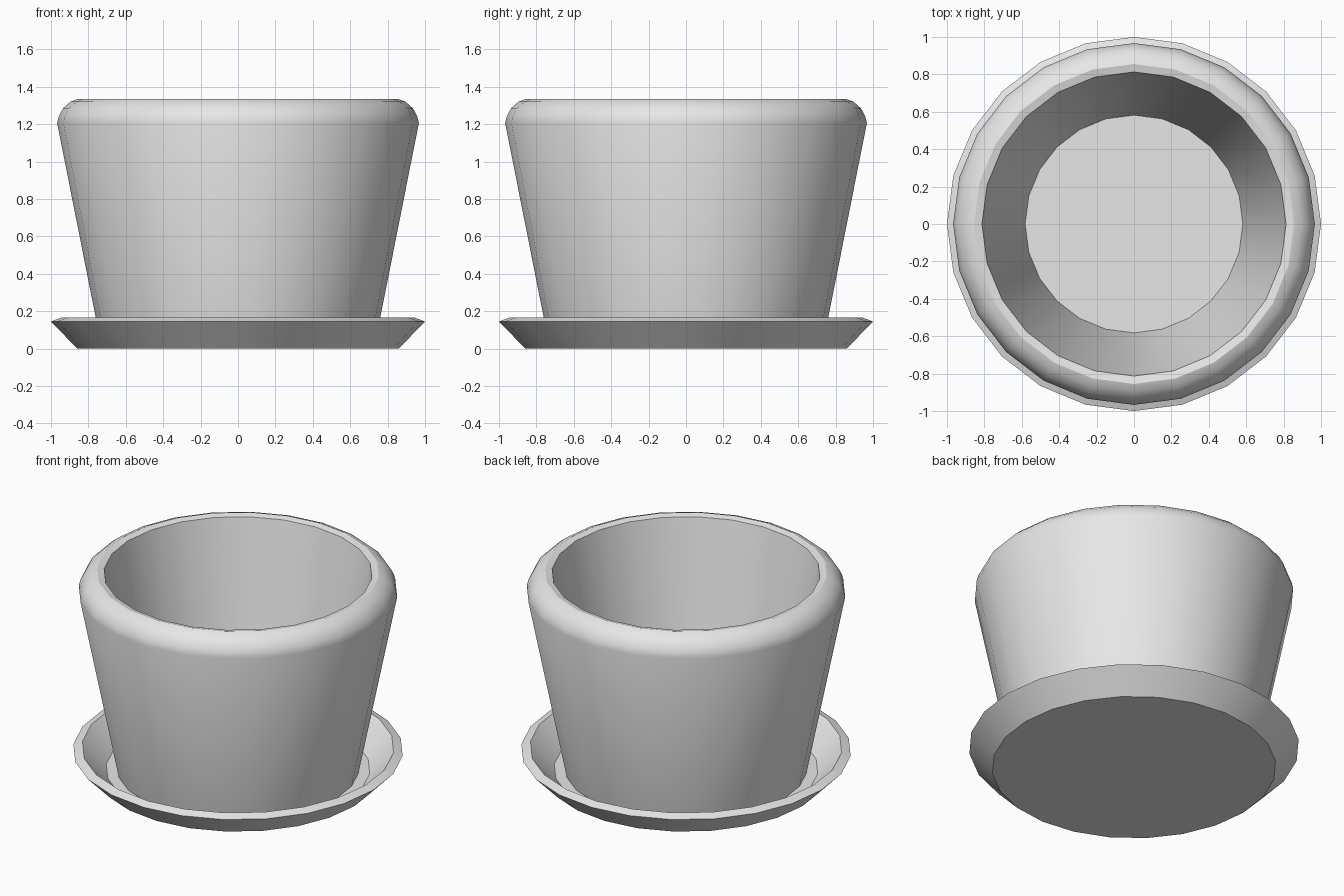
import bpy, bmesh, math

SIDES = 24

cube = bpy.data.objects.get("Cube")
if cube:
    bpy.data.objects.remove(cube, do_unlink=True)

# One plain grey for everything
grey = bpy.data.materials.new("plain grey")
grey.use_nodes = True
colour = (0.8, 0.8, 0.8, 1)
grey.diffuse_color = colour
grey.node_tree.nodes["Principled BSDF"].inputs["Base Color"].default_value = colour


def lathe(name, profile):
    """Turn an open (radius, height) profile and close both ends with flat discs."""
    bm = bmesh.new()
    rings = []
    for r, z in profile:
        angles = [2 * math.pi * i / SIDES for i in range(SIDES)]
        rings.append([bm.verts.new((r * math.cos(a), r * math.sin(a), z)) for a in angles])
    for low, high in zip(rings, rings[1:]):
        for i in range(SIDES):
            j = (i + 1) % SIDES
            bm.faces.new((low[i], low[j], high[j], high[i]))
    bm.faces.new(rings[0][::-1])
    bm.faces.new(rings[-1])
    bmesh.ops.recalc_face_normals(bm, faces=bm.faces)
    mesh = bpy.data.meshes.new(name)
    bm.to_mesh(mesh)
    bm.free()
    mesh.materials.append(grey)
    obj = bpy.data.objects.new(name, mesh)
    bpy.context.collection.objects.link(obj)
    bpy.ops.object.select_all(action="DESELECT")
    obj.select_set(True)
    bpy.context.view_layer.objects.active = obj
    bpy.ops.object.shade_smooth_by_angle(angle=math.radians(30))
    return obj


# Saucer: flared wall, narrow lip, sloping inside, flat floor
lathe("saucer", [(0.86, 0), (1.0, 0.145), (0.945, 0.165), (0.8, 0.02)])

# Pot: tapered outer wall, rounded rim, tapered inside down to the floor
lathe("pot", [(0.732, 0.021), (0.967, 1.205), (0.957, 1.245), (0.935, 1.285),
              (0.895, 1.32), (0.855, 1.335), (0.813, 1.325), (0.582, 0.16)])
